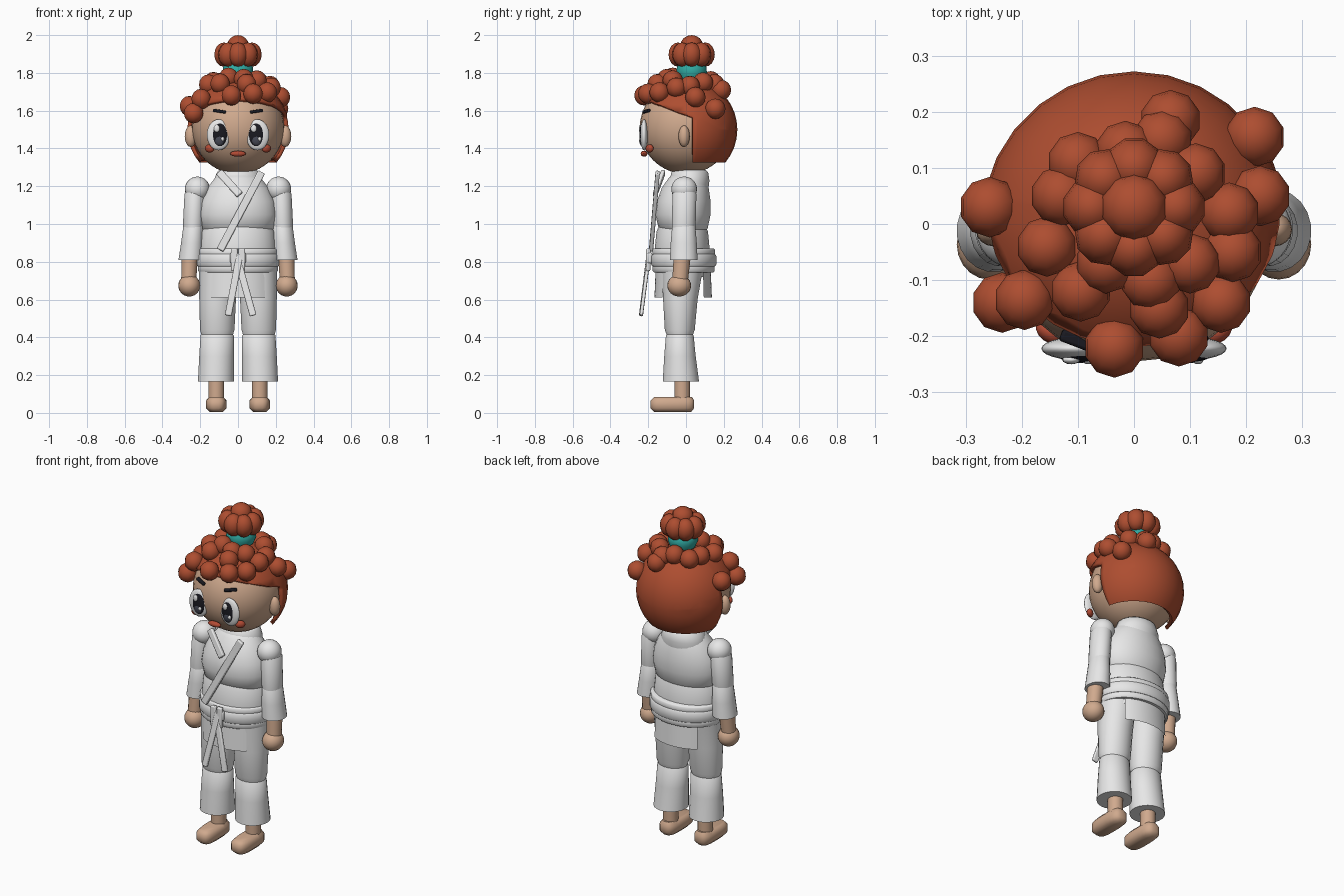
import bpy, bmesh, math
from mathutils import Matrix, Vector

cube = bpy.data.objects.get("Cube")
if cube:
    bpy.data.objects.remove(cube)


def material(name, r, g, b):
    m = bpy.data.materials.new(name)
    m.use_nodes = True
    m.diffuse_color = (r, g, b, 1)
    m.node_tree.nodes["Principled BSDF"].inputs["Base Color"].default_value = (r, g, b, 1)
    return m


SKIN = material("skin", .63, .4, .27)
HAIR = material("red_hair", .42, .075, .03)
CLOTH = material("white_cloth", .8, .8, .8)
TEAL = material("teal_band", .03, .4, .36)
BLACK = material("black", .01, .01, .015)
IRIS = material("dark_grey_iris", .06, .065, .09)
LIPS = material("blush_red", .45, .07, .035)


def finish(name, bm, mat, angle=50):
    me = bpy.data.meshes.new(name)
    bm.to_mesh(me)
    bm.free()
    me.materials.append(mat)
    for p in me.polygons:
        p.use_smooth = True
    me.set_sharp_from_angle(angle=math.radians(angle))
    ob = bpy.data.objects.new(name, me)
    bpy.context.collection.objects.link(ob)
    return ob


def ball(name, loc, size, mat, seg=24, rings=16, yaw=0):
    bm = bmesh.new()
    bmesh.ops.create_uvsphere(bm, u_segments=seg, v_segments=rings, radius=1)
    bm.transform(Matrix.LocRotScale(Vector(loc), Matrix.Rotation(yaw, 3, 'Z'), Vector(size)))
    return finish(name, bm, mat)


def loft(name, sections, mat, seg=24, power=1, angle=50):
    """Skin stacked elliptical sections (x, y, z, rx, ry); power under 1 squares them."""
    bm = bmesh.new()
    rings = []
    for x, y, z, rx, ry in sections:
        ring = []
        for i in range(seg):
            a = math.tau * (i + .5) / seg
            c, s = math.cos(a), math.sin(a)
            ring.append(bm.verts.new((x + rx * math.copysign(abs(c) ** power, c),
                                      y + ry * math.copysign(abs(s) ** power, s), z)))
        rings.append(ring)
    for low, high in zip(rings, rings[1:]):
        for i in range(seg):
            j = (i + 1) % seg
            bm.faces.new((low[i], low[j], high[j], high[i]))
    bm.faces.new(rings[0])
    bm.faces.new(rings[-1])
    bmesh.ops.recalc_face_normals(bm, faces=bm.faces)
    return finish(name, bm, mat, angle)


def strip(name, p, q, width, depth, mat, bevel=.006):
    """Flat rounded bar from p to q whose broad side faces the front."""
    p, q = Vector(p), Vector(q)
    z = (q - p).normalized()
    x = Vector((0, 1, 0)).cross(z).normalized()
    rot = Matrix((x, z.cross(x), z)).transposed()
    bm = bmesh.new()
    bmesh.ops.create_cube(bm, size=1)
    bm.transform(Matrix.LocRotScale((p + q) / 2, rot, Vector((width, depth, (q - p).length))))
    ob = finish(name, bm, mat, 35)
    mod = ob.modifiers.new("rounded", 'BEVEL')
    mod.width, mod.segments = bevel, 2
    return ob


# Head, ears and face
HEAD = Vector((0, 0, 1.51))
ball("head", HEAD, (.245, .245, .245), SKIN, 32, 20)
ball("mouth", (0, -.222, 1.372), (.042, .018, .016), LIPS, 16, 8)
for s, side in ((1, "left"), (-1, "right")):
    ball(side + "_ear", (s * .25, -.01, 1.465), (.032, .03, .057), SKIN, 16, 10)
    ball(side + "_cheek", (s * .15, -.193, 1.4), (.028, .018, .022), LIPS, 12, 8, s * .6)
    ball(side + "_eye_white", (s * .103, -.222, 1.472), (.062, .02, .082), CLOTH)
    ball(side + "_eye_pupil", (s * .098, -.23, 1.472), (.043, .016, .064), BLACK)
    ball(side + "_eye_iris", (s * .098, -.236, 1.445), (.026, .012, .03), IRIS, 16, 10)
    ball(side + "_eye_glint", (s * .098 - .014, -.242, 1.505), (.016, .008, .02), CLOTH, 12, 8)
    ball(side + "_eye_small_glint", (s * .098 + .016, -.242, 1.45), (.01, .008, .012), CLOTH, 12, 8)
    strip(side + "_eyebrow", (s * .065, -.222, 1.592), (s * .13, -.197, 1.602), .016, .022, BLACK, .005)

# Hair cap: a sphere trimmed by a sloping hairline and a nape line
bm = bmesh.new()
bmesh.ops.create_uvsphere(bm, u_segments=28, v_segments=18, radius=.272)
bm.transform(Matrix.Translation((0, 0, 1.5)))
corner, slope = Vector((0, .035, 1.565)), Vector((0, .35, .94))
nape = Vector((0, 0, 1.325))
for co, no in ((corner, slope), (corner, Vector((0, 1, 0))), (nape, Vector((0, 0, 1)))):
    bmesh.ops.bisect_plane(bm, geom=bm.verts[:] + bm.edges[:] + bm.faces[:], plane_co=co, plane_no=no)


def bare(face):
    c = face.calc_center_median()
    return (c - corner).dot(slope) < 0 and (c.y < corner.y or c.z < nape.z)


bmesh.ops.delete(bm, geom=[f for f in bm.faces if bare(f)], context='FACES')
cap = finish("hair_cap", bm, HAIR)
shell = cap.modifiers.new("thickness", 'SOLIDIFY')
shell.thickness = .02

# Loose curls sitting on a dome over the cap
CURLS = ((-.1, .11), (-.13, .05), (-.155, -.04), (-.095, -.12), (-.015, .13), (.11, .09),
         (.065, .185), (.05, .15), (.17, .02), (.175, -.05), (.03, -.1), (.045, -.15),
         (.08, -.2), (-.035, -.22), (.155, -.14), (.215, .155), (.225, .05),
         (-.257, .03), (-.195, -.135), (-.235, -.14), (.1, -.07), (-.05, -.07))
for i, (x, y) in enumerate(CURLS):
    z = 1.5 + math.sqrt(max(.287 ** 2 - x * x - y * y, .004))
    ball(f"curl_{i}", (x, y, z), (.054, .054, .054), HAIR, 10, 8)

# Bun with its band
loft("bun_band", [(0, .03, z, r, r) for z, r in ((1.77, .07), (1.8, .082), (1.83, .08), (1.86, .06))], TEAL, 16)
for i in range(8):
    a = math.tau * i / 8
    ball(f"bun_curl_{i}", (.075 * math.cos(a), .03 + .072 * math.sin(a), 1.897),
         (.053, .053, .064), HAIR, 10, 8, a)
ball("bun_top", (0, .03, 1.945), (.06, .06, .055), HAIR, 10, 8)

# Jacket body, collar and waist
loft("neck", [(0, .01, z, .08, .08) for z in (1.2, 1.33)], SKIN)
loft("jacket_chest", [(0, y, z, rx, ry) for z, rx, ry, y in (
    (.955, .165, .11, -.01), (.975, .192, .13, -.015), (1.05, .207, .147, -.016), (1.12, .197, .143, -.012),
    (1.19, .165, .125, -.004), (1.24, .125, .1, .005), (1.27, .09, .08, .01))], CLOTH, 28)
loft("jacket_waist", [(0, -.02, z, rx, ry) for z, rx, ry in (
    (.72, .195, .14), (.86, .203, .147), (.96, .193, .137), (1.0, .17, .12))], CLOTH, 28)
loft("collar", [(0, .02, z, rx, ry) for z, rx, ry in (
    (1.19, .13, .1), (1.23, .13, .105), (1.275, .112, .098), (1.285, .1, .085))], CLOTH, 24)
strip("long_lapel", (.125, -.15, 1.275), (-.095, -.185, .862), .04, .022, CLOTH)
strip("short_lapel", (-.1, -.12, 1.275), (.01, -.165, 1.155), .04, .022, CLOTH)

# Jacket tails: open front and back sheets hanging below the belt
for face, start in (("front", -math.pi / 2), ("back", math.pi / 2)):
    bm = bmesh.new()
    rows = [[bm.verts.new((rx * math.cos(start + t), -.015 + ry * math.sin(start + t), z))
             for t in [k * .11 - .77 for k in range(15)]]
            for z, rx, ry in ((.61, .205, .152), (.78, .198, .145))]
    for i in range(14):
        bm.faces.new((rows[0][i], rows[1][i], rows[1][i + 1], rows[0][i + 1]))
    finish(face + "_jacket_tail", bm, CLOTH)

# Belt: stacked rounded wraps, knot and hanging ends
for name, z, h, grow in (("belt_lower_wrap", .768, .024, 0), ("belt_middle_wrap", .808, .032, .008),
                         ("belt_upper_wrap", .848, .022, .002)):
    loft(name, [(0, -.012, z + k * h, .212 + grow + e, .165 + grow + e)
                for k, e in ((-1, -.006), (-.7, 0), (.7, 0), (1, -.006))], CLOTH, 32)
strip("belt_knot", (-.042, -.192, .82), (.042, -.192, .82), .06, .03, CLOTH, .012)
for s, side in ((1, "left"), (-1, "right")):
    strip(side + "_knot_loop", (s * .02, -.2, .87), (s * .02, -.2, .75), .034, .022, CLOTH)
strip("belt_end_left", (-.01, -.195, .84), (.08, -.237, .515), .036, .018, CLOTH)
strip("belt_end_right", (.01, -.2, .84), (-.052, -.24, .515), .036, .018, CLOTH)

# Limbs
for s, side in ((1, "left"), (-1, "right")):
    def limb(part, mat, rows, **kw):
        loft(f"{side}_{part}", [(s * x, y, z, rx, ry) for x, y, z, rx, ry in rows], mat, **kw)

    ball(side + "_shoulder", (s * .215, -.01, 1.185), (.066, .068, .066), CLOTH)
    limb("upper_sleeve", CLOTH, ((.238, -.015, .96, .05, .058), (.236, -.012, 1.0, .056, .064),
                                 (.228, -.008, 1.16, .056, .064), (.218, -.008, 1.2, .04, .045)), seg=20)
    limb("lower_sleeve", CLOTH, ((.25, -.012, .81, .066, .074), (.242, -.012, .9, .06, .07),
                                 (.236, -.012, .99, .054, .062), (.236, -.012, 1.01, .04, .05)), seg=20)
    limb("wrist", SKIN, ((.262, -.033, .68, .04, .042), (.255, -.02, .83, .044, .046)), seg=16)
    ball(side + "_hand", (s * .258, -.036, .674), (.058, .063, .058), SKIN, 20, 12)
    limb("thigh", CLOTH, ((.11, -.033, .4, .08, .065), (.11, -.033, .44, .092, .08),
                          (.108, -.03, .6, .098, .092), (.105, -.02, .76, .102, .11)))
    limb("shin", CLOTH, ((.117, -.027, .165, .096, .097), (.113, -.032, .3, .093, .084),
                         (.11, -.033, .41, .089, .074), (.11, -.033, .43, .07, .06)))
    limb("ankle", SKIN, ((.115, -.02, .06, .042, .042), (.115, -.02, .2, .042, .042)), seg=16)
    limb("foot", SKIN, ((.115, -.07, .005, .036, .098), (.115, -.072, .025, .055, .116),
                        (.115, -.072, .065, .055, .116), (.115, -.068, .085, .038, .1)), power=.65)
